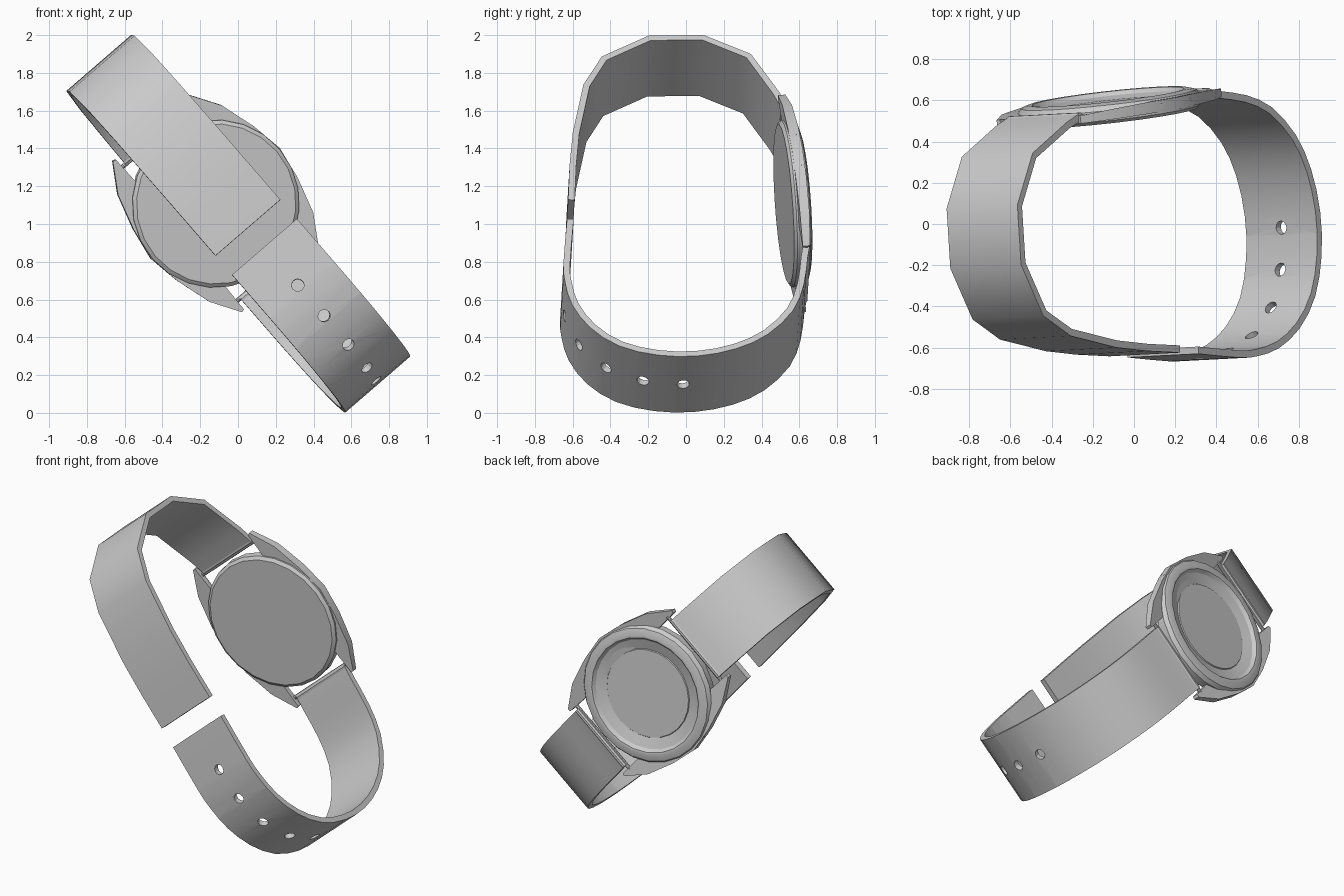
import bpy, bmesh, math
from mathutils import Vector, Matrix

if "Cube" in bpy.data.objects:
    bpy.data.objects.remove(bpy.data.objects["Cube"])

# Watch frame: x = across strap, y = along strap, z = out of the dial
U = Vector((0.65, 0.125, -0.76)).normalized()
W = Vector((0.76, 0.04, 0.65))
W = (W - U * W.dot(U)).normalized()
N = W.cross(U)
M = Matrix((W, U, N)).transposed().to_4x4()
M.translation = Vector((-0.122, 0.577, 1.11))


def make(name, verts, faces, angle=35):
    me = bpy.data.meshes.new(name)
    me.from_pydata([M @ Vector(v) for v in verts], [], faces)
    bm = bmesh.new()
    bm.from_mesh(me)
    bmesh.ops.recalc_face_normals(bm, faces=bm.faces)
    bm.to_mesh(me)
    bm.free()
    ob = bpy.data.objects.new(name, me)
    bpy.context.collection.objects.link(ob)
    bpy.ops.object.select_all(action='DESELECT')
    ob.select_set(True)
    bpy.context.view_layer.objects.active = ob
    if angle:
        bpy.ops.object.shade_smooth_by_angle(angle=math.radians(angle))
    return ob


def loft(name, rings, caps=True, angle=35):
    n = len(rings[0])
    faces = [(a * n + i, a * n + (i + 1) % n, (a + 1) * n + (i + 1) % n, (a + 1) * n + i)
             for a in range(len(rings) - 1) for i in range(n)]
    if caps:
        faces += [tuple(range(n)), tuple(range((len(rings) - 1) * n, len(rings) * n))]
    return make(name, [v for r in rings for v in r], faces, angle)


def lathe(name, profile, seg, angle=25):
    return loft(name, [[(r * math.cos(2 * math.pi * i / seg), r * math.sin(2 * math.pi * i / seg), z)
                        for i in range(seg)] for r, z in profile], True, angle)


def rod(name, y, z, r, half, seg=10):
    return loft(name, [[(x, y + r * math.cos(2 * math.pi * i / seg), z + r * math.sin(2 * math.pi * i / seg))
                        for i in range(seg)] for x in (-half, half)])


def normals(path):
    out = []
    for i in range(len(path)):
        d = (path[min(i + 1, len(path) - 1)] - path[max(i - 1, 0)]).normalized()
        out.append(Vector((d.y, -d.x)))
    return out


def smooth_path(p):
    out = []
    for i in range(len(p) - 1):
        a, b, c, d = p[max(i - 1, 0)], p[i], p[i + 1], p[min(i + 2, len(p) - 1)]
        out += [b, (9 * (b + c) - a - d) / 16]
    return out + [p[-1]]


HALF, THICK = 0.227, 0.035


def strap(name, path, side):
    # path is the outer line; the inner line is offset by the thickness
    inner = [p + n * side * THICK for p, n in zip(path, normals(path))]
    rings = [[(-HALF, *p), (HALF, *p), (HALF, *q), (-HALF, *q)] for p, q in zip(path, inner)]
    return loft(name, rings)


# Case: back disc, chamfered rim, inner wall sloping down to the dial
lathe("case_body", [(0.425, -0.06), (0.445, -0.045), (0.447, 0.005), (0.43, 0.03), (0.39, 0.042),
                    (0.372, 0.04), (0.355, 0.02), (0.288, 0.0), (0.284, 0.006)], 24)

# Pointed lugs on both sides of the case
edge = [(0.53, 0.268), (0.375, 0.363), (0.18, 0.42), (0, 0.45)]
outer = edge + [(-u, w) for u, w in edge[-2::-1]]
outline = outer + [(-0.525, 0.25), (-0.33, 0.245), (0.33, 0.245), (0.525, 0.25)]
for side, tag in ((1, "right"), (-1, "left")):
    top = [(side * w, u, 0.022 - 0.08 * max(0, abs(u) - 0.3)) for u, w in outline]
    low = [(side * w, u, -0.035) for u, w in outline]
    # keep the inner part of the plate below the recessed dial
    top[8:10] = [(x, y, -0.01) for x, y, z in top[8:10]]
    loft("lugs_" + tag, [low, top], angle=30)

# Spring bars and the rolled strap ends around them
for s, tag in ((1, "lower"), (-1, "upper")):
    rod("spring_bar_" + tag, s * 0.47, -0.008, 0.012, 0.26)
    rod("strap_loop_" + tag, s * 0.482, -0.006, 0.021, HALF)

# Straps: faceted upper one, rounder lower one with holes
upper = [Vector(p) for p in ((-0.475, 0.014), (-0.587, -0.02), (-0.863, -0.136), (-1.018, -0.37),
                             (-1.04, -0.66), (-0.918, -0.925), (-0.732, -1.047), (-0.404, -1.145),
                             (-0.18, -1.19), (0.06, -1.228))]
strap("upper_strap", upper, -1)

lower = smooth_path([Vector(p) for p in (
    (0.475, 0.014), (0.57, -0.012), (0.76, -0.056), (0.936, -0.136), (1.09, -0.29), (1.175, -0.47),
    (1.207, -0.68), (1.182, -0.89), (1.1, -1.085), (0.96, -1.222), (0.79, -1.298), (0.63, -1.316),
    (0.495, -1.307), (0.192, -1.25))])
band = strap("lower_strap", lower, 1)

# Hole cutters, spaced along the lower strap from its free end
verts, faces, SEG = [], [], 12
rev = lower[::-1]
for k in range(6):
    want, i = 0.27 + 0.215 * k, 0
    while want > (rev[i + 1] - rev[i]).length:
        want -= (rev[i + 1] - rev[i]).length
        i += 1
    d = (rev[i + 1] - rev[i]).normalized()
    c, n = rev[i] + d * want, Vector((d.y, -d.x))
    base = len(verts)
    for h in (-0.09, 0.09):
        for j in range(SEG):
            t = 2 * math.pi * j / SEG
            p = c + n * h + d * 0.033 * math.sin(t)
            verts.append((0.033 * math.cos(t), p.x, p.y))
    faces += [(base + j, base + (j + 1) % SEG, base + SEG + (j + 1) % SEG, base + SEG + j) for j in range(SEG)]
    faces += [tuple(range(base, base + SEG)), tuple(range(base + SEG, base + 2 * SEG))]
cutter = make("hole_cutter", verts, faces, 0)
mod = band.modifiers.new("holes", 'BOOLEAN')
mod.object, mod.operation, mod.solver = cutter, 'DIFFERENCE', 'EXACT'
bpy.context.view_layer.objects.active = band
bpy.ops.object.modifier_apply(modifier=mod.name)
bpy.data.objects.remove(cutter)
